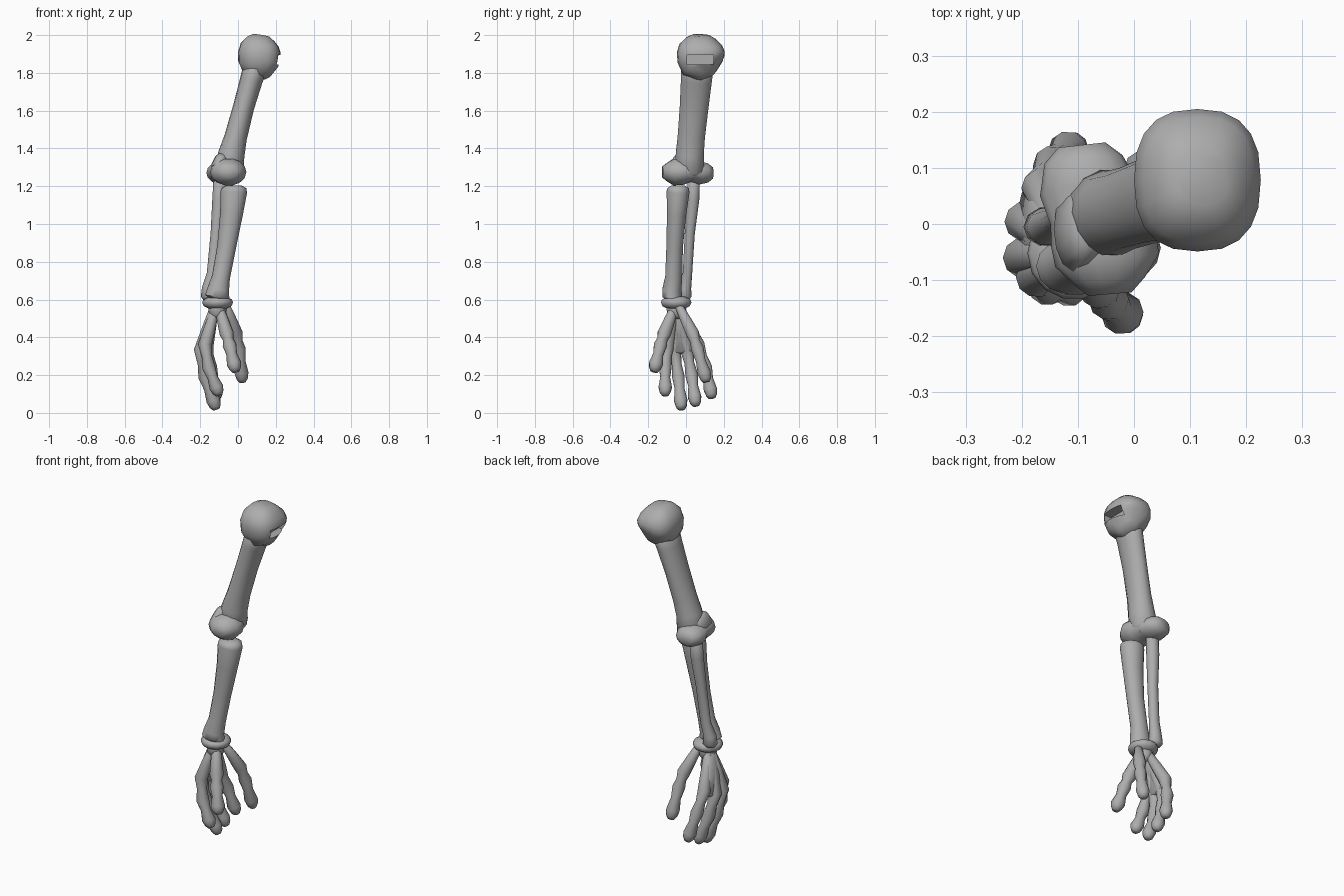
import bpy, bmesh
from math import cos, sin, pi
from mathutils import Vector

if "Cube" in bpy.data.objects:
    bpy.data.objects.remove(bpy.data.objects["Cube"])

BONE = (.42, .42, .42, 1)
bone = bpy.data.materials.new("bone_grey")
bone.use_nodes = True
bone.diffuse_color = BONE
bone.node_tree.nodes["Principled BSDF"].inputs["Base Color"].default_value = BONE


def smooth(obj):
    bpy.ops.object.select_all(action='DESELECT')
    bpy.context.view_layer.objects.active = obj
    obj.select_set(True)
    bpy.ops.object.shade_smooth_by_angle(angle=pi / 3)


def loft(name, rings, sides=14, square=1.0, cap=.5):
    """Skin elliptical rings (x, y, z, width, depth) set square to their path."""
    pts = [Vector(r[:3]) for r in rings]
    size = [r[3:] for r in rings]
    last = len(pts) - 1
    tangents = [(pts[min(i + 1, last)] - pts[max(i - 1, 0)]).normalized()
                for i in range(last + 1)]
    sections = list(zip(pts, tangents, size))
    # rounded ends
    for i, way in ((0, -1), (last, 1)):
        p, t, (a, b) = sections[0 if i == 0 else -1]
        end = (p + t * way * cap * min(a, b), t, (a * .6, b * .6))
        sections.insert(0 if i == 0 else len(sections), end)
    bm = bmesh.new()
    loops = []
    for p, t, (a, b) in sections:
        u = (Vector((1, 0, 0)) - t * t.x).normalized()
        v = t.cross(u)
        loop = []
        for k in range(sides):
            c, s = cos(2 * pi * k / sides), sin(2 * pi * k / sides)
            c, s = [abs(w) ** square * (1 if w > 0 else -1) for w in (c, s)]
            loop.append(bm.verts.new(p + u * a * c + v * b * s))
        loops.append(loop)
    for low, high in zip(loops, loops[1:]):
        for k in range(sides):
            n = (k + 1) % sides
            bm.faces.new((low[k], low[n], high[n], high[k]))
    bm.faces.new(loops[0])
    bm.faces.new(loops[-1])
    bmesh.ops.recalc_face_normals(bm, faces=bm.faces)
    mesh = bpy.data.meshes.new(name)
    bm.to_mesh(mesh)
    bm.free()
    mesh.materials.append(bone)
    obj = bpy.data.objects.new(name, mesh)
    bpy.context.collection.objects.link(obj)
    smooth(obj)
    return obj


def finger(name, base, knuckle, joint, tip, thick=1.0):
    """Three bones in a row, swollen at the joints and the tip."""
    base, knuckle, joint, tip = map(Vector, (base, knuckle, joint, tip))
    stations = (
        (base, .022), (base.lerp(knuckle, .45), .029),
        (knuckle, .036), (knuckle.lerp(joint, .5), .027),
        (joint, .035), (joint.lerp(tip, .4), .027),
        (joint.lerp(tip, .8), .037), (tip, .03))
    loft(name, [(*p, r * thick, r * thick) for p, r in stations], sides=10, cap=.6)


# Upper arm: squarish ball head, shaft, elbow knob
head = loft("shoulder_head", [
    (.13, .11, 1.79, .05, .06),
    (.12, .09, 1.83, .098, .113),
    (.113, .08, 1.87, .112, .125),
    (.113, .078, 1.91, .113, .127),
    (.115, .078, 1.95, .1, .113),
    (.12, .08, 1.98, .073, .08)], sides=20, square=.8, cap=.25)

# Socket cut into the outer side of the head
bpy.ops.mesh.primitive_cube_add(size=1, location=(.21, .075, 1.87))
cutter = bpy.context.object
cutter.name = "socket_cutter"
cutter.dimensions = (.09, .14, .05)
cutter.hide_render = True
bpy.context.view_layer.update()
cut = head.modifiers.new("socket", 'BOOLEAN')
cut.operation = 'DIFFERENCE'
cut.object = cutter
bpy.context.view_layer.objects.active = head
bpy.ops.object.modifier_apply(modifier="socket")
bpy.data.objects.remove(cutter)

loft("upper_arm_shaft", [
    (-.05, .02, 1.28, .08, .08),
    (-.035, .02, 1.37, .07, .076),
    (-.012, .028, 1.46, .06, .074),
    (.03, .043, 1.62, .056, .078),
    (.07, .055, 1.76, .06, .084),
    (.095, .06, 1.84, .066, .09)])

loft("elbow_knob", [
    (-.045, -.1, 1.275, .065, .05),
    (-.048, -.065, 1.275, .093, .072),
    (-.055, -.02, 1.275, .095, .07),
    (-.068, .025, 1.275, .085, .052),
    (-.085, .07, 1.27, .085, .062),
    (-.09, .115, 1.27, .07, .052)])

loft("elbow_spur", [
    (-.1, -.01, 1.3, .045, .08),
    (-.085, -.005, 1.35, .035, .06)])

# Forearm: thick front bone and slender rear bone
loft("forearm_front_bone", [
    (-.11, -.075, .615, .065, .052),
    (-.105, -.075, .65, .058, .052),
    (-.09, -.065, .72, .048, .046),
    (-.06, -.06, .88, .05, .045),
    (-.035, -.05, 1.05, .06, .052),
    (-.022, -.042, 1.17, .07, .062),
    (-.022, -.042, 1.19, .066, .058)], cap=.25)
loft("forearm_rear_bone", [
    (-.155, -.005, .615, .042, .036),
    (-.155, -.005, .66, .036, .034),
    (-.135, .008, .74, .03, .026),
    (-.115, .02, .95, .03, .028),
    (-.1, .038, 1.13, .036, .034),
    (-.095, .04, 1.22, .036, .034)], sides=10)

# Wrist: flattened disc over the roots of the fingers
loft("wrist_disc", [
    (-.108, -.052, .565, .073, .074),
    (-.108, -.052, .585, .082, .083),
    (-.108, -.052, .6, .076, .077)], cap=.2)
loft("wrist_root", [
    (-.11, -.05, .52, .045, .05),
    (-.108, -.052, .57, .05, .055)])

# Palm: thin slab joining the four long fingers
loft("palm", [
    (-.185, -.015, .33, .025, .09),
    (-.17, -.025, .42, .026, .075),
    (-.135, -.04, .52, .028, .05)])

# Hand: four long fingers, front thumb and rear thumb
finger("index_finger", (-.12, -.06, .55), (-.175, -.095, .36),
       (-.155, -.11, .24), (-.105, -.11, .11))
finger("middle_finger", (-.13, -.05, .55), (-.198, -.06, .33),
       (-.175, -.04, .19), (-.12, -.025, .035))
finger("ring_finger", (-.13, -.04, .55), (-.195, .005, .33),
       (-.17, .03, .2), (-.12, .05, .055))
finger("little_finger", (-.125, -.03, .55), (-.165, .065, .36),
       (-.145, .105, .24), (-.11, .135, .095))
finger("front_thumb", (-.1, -.06, .56), (-.06, -.115, .42),
       (-.045, -.135, .36), (-.015, -.165, .235), thick=1.05)
finger("rear_thumb", (-.06, -.035, .56), (-.01, .035, .42),
       (.005, .06, .34), (.022, .105, .18))
